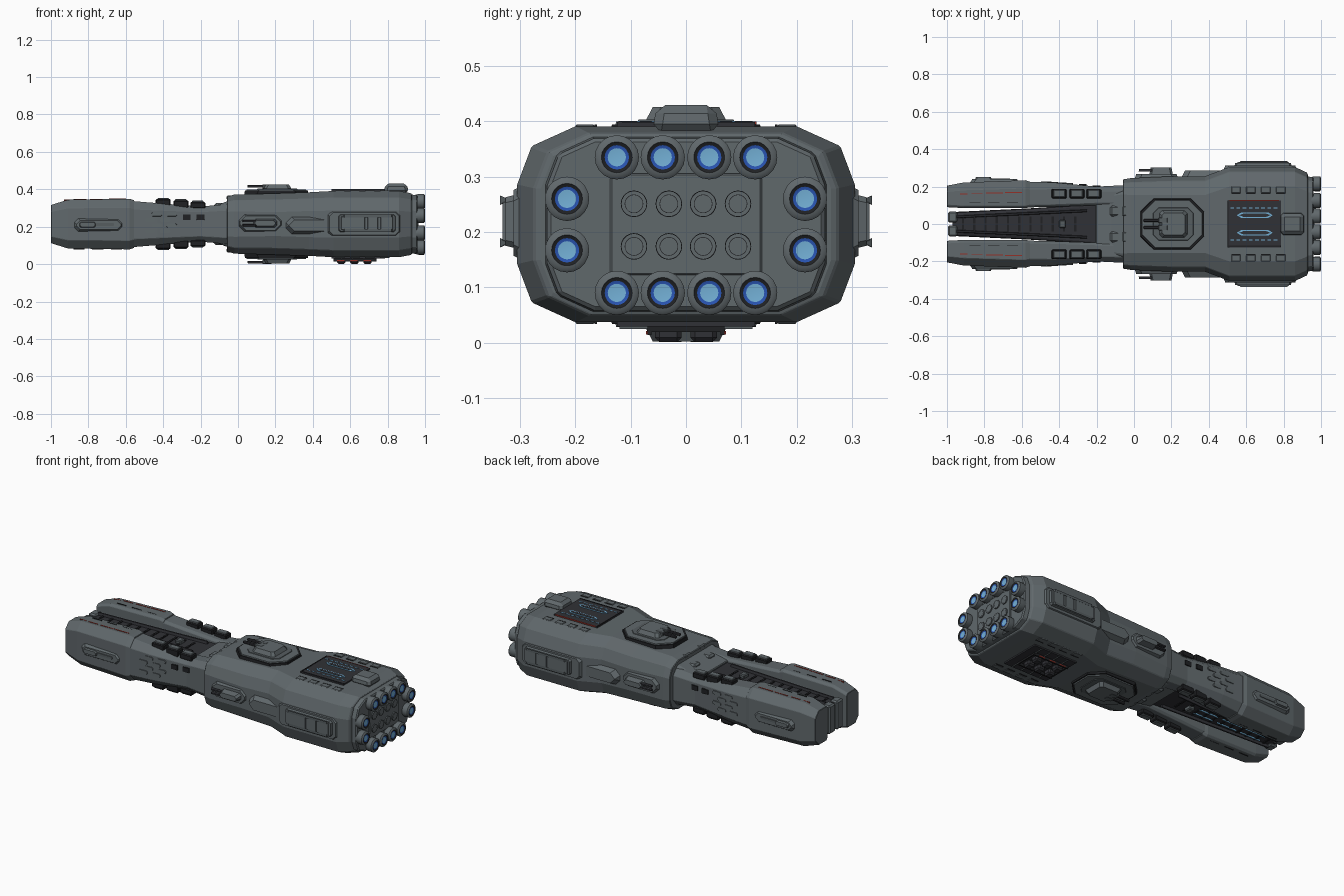
import bpy, bmesh, math

if "Cube" in bpy.data.objects:
    bpy.data.objects.remove(bpy.data.objects["Cube"], do_unlink=True)

ZC = 0.214  # height of the long axis
COLOURS = {
    "hull grey": (0.117, 0.138, 0.148), "panel grey": (0.092, 0.109, 0.117),
    "dark deck": (0.03, 0.031, 0.037), "black trim": (0.014, 0.015, 0.017),
    "glow blue": (0.022, 0.09, 0.45), "pale blue": (0.175, 0.44, 0.68),
    "signal red": (0.3, 0.03, 0.02)}
MATS = {}
for label, rgb in COLOURS.items():
    m = bpy.data.materials.new(label)
    m.use_nodes = True
    m.diffuse_color = (*rgb, 1)
    m.node_tree.nodes["Principled BSDF"].inputs["Base Color"].default_value = (*rgb, 1)
    MATS[label] = m


def finish(name, bm, mats, bevel=0.0, smooth=False):
    bmesh.ops.recalc_face_normals(bm, faces=bm.faces)
    mesh = bpy.data.meshes.new(name)
    bm.to_mesh(mesh)
    bm.free()
    ob = bpy.data.objects.new(name, mesh)
    bpy.context.collection.objects.link(ob)
    for label in mats:
        mesh.materials.append(MATS[label])
    if bevel:
        mod = ob.modifiers.new("bevel", "BEVEL")
        mod.width, mod.segments, mod.limit_method = bevel, 1, "ANGLE"
    if smooth:
        bpy.context.view_layer.objects.active = ob
        ob.select_set(True)
        bpy.ops.object.shade_smooth_by_angle(angle=math.radians(35))
        ob.select_set(False)


def add_loft(bm, rings):
    rows = [[bm.verts.new(p) for p in ring] for ring in rings]
    n = len(rows[0])
    for a, b in zip(rows, rows[1:]):
        for i in range(n):
            bm.faces.new((a[i], a[(i + 1) % n], b[(i + 1) % n], b[i]))
    bm.faces.new(rows[0])
    bm.faces.new(rows[-1])


def signs(mirror, axis):
    return (1, -1) if axis in mirror else (1,)


def boxes(name, dims, mat="hull grey", bevel=0.0, mirror="", taper=0.0):
    """Boxes as (x0, x1, y0, y1, z0, z1), z measured from the long axis."""
    bm = bmesh.new()
    for x0, x1, y0, y1, z0, z1 in dims:
        for sy in signs(mirror, "y"):
            for sz in signs(mirror, "z"):
                add_loft(bm, [[(x, sy * y, ZC + sz * z) for x, y in
                               ((x0 + t, y0 + t), (x1 - t, y0 + t), (x1 - t, y1 - t), (x0 + t, y1 - t))]
                              for z, t in ((z0, 0), (z1, taper))])
    finish(name, bm, [mat], bevel)


def side_plates(name, dims, mat="hull grey", taper=0.01, cut=0.001):
    """Plates on both flanks as (x0, x1, z0, z1, y0, y1), narrowing outward."""
    bm = bmesh.new()
    k = cut
    for x0, x1, z0, z1, y0, y1 in dims:
        for s in (1, -1):
            rings = []
            for y, t in ((y0, 0), (y1, taper)):
                a, b, c, d = x0 + t, x1 - t, z0 + t, z1 - t
                pts = [(a + k, c), (b - k, c), (b, c + k), (b, d - k), (b - k, d), (a + k, d), (a, d - k), (a, c + k)]
                rings.append([(x, s * y, ZC + z) for x, z in pts])
            add_loft(bm, rings)
    finish(name, bm, [mat])


def octagon_plates(name, x0, x1, w, cut, z0, z1, taper, mat):
    """Chamfered plates on the back and the belly."""
    bm = bmesh.new()
    for s in (1, -1):
        rings = []
        for z, t in ((z0, 0), (z1, taper)):
            a, b, v = x0 + t, x1 - t, w - t
            pts = [(a + cut, -v), (b - cut, -v), (b, cut - v), (b, v - cut),
                   (b - cut, v), (a + cut, v), (a, v - cut), (a, cut - v)]
            rings.append([(x, y, ZC + s * z) for x, y in pts])
        add_loft(bm, rings)
    finish(name, bm, [mat])


def hull_ring(x, w, h, c):
    quarter = [(w, h - c), (w - 0.25 * c, h - 0.34 * c), (w - c, h)]
    pts = quarter + [(-y, z) for y, z in quarter[::-1]]
    pts += [(-y, -z) for y, z in quarter] + [(y, -z) for y, z in quarter[::-1]]
    return [(x, y, ZC + z) for y, z in pts]


def hull(name, sections, mat="hull grey", bevel=0.004):
    bm = bmesh.new()
    add_loft(bm, [hull_ring(*s) for s in sections])
    finish(name, bm, [mat], bevel)


def prongs(name, sections):
    """Mirrored beams as (x, inner y, outer y, half height, chamfer)."""
    bm = bmesh.new()
    for s in (1, -1):
        rings = []
        for x, yi, yo, h, c in sections:
            half = [(yi, h - 0.012), (yi + 0.012, h), (yo - c, h), (yo, h - 1.1 * c)]
            pts = half + [(y, -z) for y, z in half[::-1]]
            rings.append([(x, s * y, ZC + z) for y, z in pts])
        add_loft(bm, rings)
    finish(name, bm, ["hull grey"], 0.002)


def lathes(name, centres, profile, mats, sides=20):
    """Turned parts along x; profile rows are (x, radius, material of next band)."""
    bm = bmesh.new()
    for cy, cz in centres:
        rows = [[bm.verts.new((x, cy + r * math.cos(i * math.tau / sides), cz + r * math.sin(i * math.tau / sides)))
                 for i in range(sides)] for x, r, _ in profile]
        for (a, b), row in zip(zip(rows, rows[1:]), profile):
            for i in range(sides):
                j = (i + 1) % sides
                bm.faces.new((a[i], a[j], b[j], b[i])).material_index = row[2]
        bm.faces.new(rows[-1]).material_index = profile[-1][2]
    finish(name, bm, mats, smooth=True)


# Main hull, stern cap and neck
hull("main_hull", [(-0.06, 0.238, 0.145, 0.08), (-0.02, 0.245, 0.158, 0.09), (0.2, 0.255, 0.164, 0.1),
                   (0.38, 0.255, 0.17, 0.1), (0.51, 0.305, 0.177, 0.105), (0.86, 0.305, 0.177, 0.105),
                   (0.925, 0.275, 0.165, 0.1), (0.93, 0.262, 0.16, 0.095)])
hull("stern_cap", [(0.92, 0.255, 0.158, 0.085), (0.96, 0.25, 0.155, 0.085)], bevel=0.006)
boxes("stern_centre_panel", [(0.95, 0.966, -0.137, 0.137, -0.092, 0.092)], bevel=0.003)
hull("neck", [(-0.205, 0.108, 0.085, 0.01), (-0.12, 0.16, 0.098, 0.01), (-0.05, 0.18, 0.125, 0.02)])
boxes("neck_hatches", [(-0.128, -0.055, 0.04, 0.098, 0.08, 0.112)], bevel=0.01, mirror="yz")
boxes("hull_hatches", [(-0.062, -0.032, 0.042, 0.096, 0.13, 0.152)], bevel=0.006, mirror="yz")

# Forked bow
prongs("bow_armour", [(-1, 0.09, 0.205, 0.102, 0.032), (-0.91, 0.085, 0.222, 0.13, 0.04),
                      (-0.58, 0.085, 0.234, 0.135, 0.042), (-0.555, 0.09, 0.226, 0.127, 0.04)])
prongs("neck_beams", [(-0.6, 0.088, 0.227, 0.126, 0.04), (-0.43, 0.092, 0.222, 0.112, 0.034),
                      (-0.2, 0.1, 0.2, 0.094, 0.026), (-0.04, 0.1, 0.208, 0.108, 0.03)])
hull("spine_deck", [(-0.97, 0.064, 0.075, 0.02), (-0.57, 0.083, 0.075, 0.015), (-0.2, 0.107, 0.075, 0.01)],
     "dark deck", 0)
boxes("spine_nose", [(-0.995, -0.945, 0.008, 0.066, -0.085, 0.085)], bevel=0.008, mirror="y")
bm = bmesh.new()
for sy in (1, -1):
    for sz in (1, -1):
        add_loft(bm, [[(x, sy * y, ZC + sz * z) for y, z in
                       ((w - 0.012, 0.07), (w - 0.008, 0.09), (w, 0.09), (w + 0.004, 0.07))]
                      for x, w in ((-0.95, 0.042), (-0.25, 0.075))])
finish("spine_rails", bm, ["dark deck"])
boxes("spine_ribs", [(x, x + 0.012, 0.004, 0.04, 0.07, 0.079) for x in [-0.92 + 0.06 * i for i in range(11)]],
      "black trim", mirror="yz")
boxes("spine_block", [(-0.4, -0.365, -0.022, 0.022, 0.07, 0.095)], "panel grey", 0.005, "z")
boxes("spine_lights", [(x, x + 0.13, 0.02, 0.025, -0.083, -0.07) for x in (-0.88, -0.72, -0.56)],
      "pale blue", mirror="y")

# Bow details
boxes("bow_red_lines", [(-0.93, -0.89, 0.158, 0.163, 0.12, 0.131), (-0.87, -0.81, 0.162, 0.167, 0.128, 0.1335),
                        (-0.79, -0.7, 0.164, 0.169, 0.13, 0.1345), (-0.69, -0.6, 0.166, 0.171, 0.13, 0.1365)],
      "signal red", mirror="y")
boxes("bow_seams", [(x, x + 0.06, 0.115, 0.117, 0.125, 0.135) for x in (-0.88, -0.78, -0.68)],
      "black trim", mirror="yz")
vents = [(-0.44, 0.0), (-0.345, 0.006), (-0.255, 0.014)]
boxes("vent_frames", [(x, x + 0.08, 0.137, 0.188, 0.085, 0.133 - d) for x, d in vents], "black trim", 0.005, "yz")
boxes("vent_caps", [(x + 0.009, x + 0.071, 0.144, 0.181, 0.1, 0.139 - d) for x, d in vents],
      "hull grey", 0.003, "yz")
side_plates("bow_side_bases", [(-0.88, -0.61, -0.045, 0.035, 0.215, 0.241)], taper=0.016, cut=0.02)
side_plates("bow_side_panels", [(-0.77, -0.66, -0.012, 0.008, 0.235, 0.244)], "panel grey", 0.003, 0.004)
side_plates("bow_side_pods", [(-0.85, -0.76, -0.02, 0.014, 0.235, 0.252)], "hull grey", 0.005, 0.008)
side_plates("side_windows", [(x, x + 0.043, 0.022, 0.052, 0.19, y) for x, y in ((-0.295, 0.213), (-0.222, 0.2065))],
            "black trim", 0.001)
scales = [(x + 0.035 * (r % 2), -0.05 + 0.03 * r) for r in range(4) for x in (-0.5, -0.42)]
side_plates("scale_plates", [(x, x + 0.06, z, z + 0.024, 0.19, 0.2275 - 0.07 * (x + 0.5)) for x, z in scales],
            taper=0.002, cut=0.006)

# Flank guns and shoulder fairings
side_plates("gun_recesses", [(0.0, 0.24, -0.045, 0.055, 0.235, 0.266)], "hull grey", 0.012, 0.03)
side_plates("flank_guns", [(0.08, 0.21, -0.02, 0.03, 0.255, 0.303)], "hull grey", 0.01, 0.012)
side_plates("flank_gun_barrels", [(0.025, 0.1, z, z + 0.012, 0.28, 0.294) for z in (-0.012, 0.01)],
            "dark deck", 0.002)
side_plates("shoulder_fairings", [(0.25, 0.58, -0.06, 0.045, 0.24, 0.286)], "hull grey", 0.022, 0.03)

# Back and belly turrets
octagon_plates("turret_skirts", 0.033, 0.377, 0.138, 0.07, 0.15, 0.18, 0.004, "black trim")
octagon_plates("turret_bases", 0.04, 0.37, 0.132, 0.068, 0.16, 0.186, 0.006, "hull grey")
octagon_plates("turret_wells", 0.1, 0.32, 0.09, 0.03, 0.18, 0.189, 0.004, "panel grey")
octagon_plates("turret_houses", 0.135, 0.287, 0.074, 0.015, 0.185, 0.212, 0.014, "hull grey")
boxes("turret_barrels", [(0.05, 0.2, 0.012, 0.026, 0.196, 0.21)], "dark deck", 0.003, "yz")
boxes("turret_mantlets", [(0.13, 0.18, 0.006, 0.034, 0.19, 0.213)], "panel grey", 0.003, "yz")

# Stern deck with lights, and belly bay
boxes("stern_deck", [(0.5, 0.785, -0.125, 0.125, 0.17, 0.185)], "dark deck")
boxes("deck_red_edge", [(0.51, 0.775, 0.123, 0.127, 0.18, 0.186)], "signal red")
boxes("deck_frame", [(0.5, 0.785, -0.122, -0.116, 0.18, 0.187), (0.5, 0.506, -0.12, 0.12, 0.18, 0.187)], "black trim")
boxes("deck_dashes", [(x, x + 0.02, 0.083, 0.089, 0.18, 0.187) for x in [0.515 + 0.033 * i for i in range(8)]],
      "pale blue", mirror="y")
octagon_y = ((0.012, 0.0, "pale blue", 0.187), (0.012, 0.006, "dark deck", 0.1885))
for cut, inset, mat, top in octagon_y:
    bm = bmesh.new()
    for s in (1, -1):
        a, b, c, d = 0.55 + 2 * inset, 0.742 - 2 * inset, 0.032 + inset, 0.062 - inset
        mid = (c + d) / 2
        add_loft(bm, [[(x, s * y, ZC + z) for x, y in ((a, mid), (a + 2 * cut, c), (b - 2 * cut, c), (b, mid),
                                                       (b - 2 * cut, d), (a + 2 * cut, d))] for z in (0.18, top)])
    finish("deck_loop_lines" if inset == 0 else "deck_loop_centres", bm, [mat])
boxes("belly_bay", [(0.5, 0.785, -0.125, 0.125, -0.185, -0.17)], "dark deck")
boxes("bay_frame", [(0.51, 0.74, 0.062, 0.07, -0.2, -0.18), (0.51, 0.518, 0, 0.065, -0.195, -0.18),
                    (0.732, 0.74, 0, 0.065, -0.195, -0.18)], "black trim", mirror="y")
boxes("bay_grid", [(x, x + 0.006, 0, 0.12, -0.189, -0.18) for x in (0.55, 0.61, 0.67, 0.73)], "panel grey", mirror="y")
boxes("bay_pods", [(x, x + 0.045, 0.008, 0.056, -0.213, -0.18) for x in (0.53, 0.6, 0.67)],
      "dark deck", 0.008, "y")
boxes("bay_red_lines", [(x, x + 0.04, 0.068, 0.072, -0.199, -0.193) for x in (0.53, 0.6, 0.67)],
      "signal red", mirror="y")
block_x = (0.52, 0.6, 0.68, 0.76)
boxes("deck_side_blocks", [(x, x + 0.05, 0.165, 0.2, 0.16, 0.1805) for x in block_x], "hull grey", 0.003, "yz")
boxes("deck_side_seams", [(x, x + 0.05, 0.161, 0.165, 0.165, 0.18) for x in block_x], "black trim", mirror="yz")
boxes("bridge", [(0.78, 0.912, -0.061, 0.061, 0.165, 0.216)], "hull grey", 0.016, taper=0.008)

# Stern flank modules
side_plates("module_bases", [(0.48, 0.87, -0.065, 0.07, 0.295, 0.312)], "hull grey", 0.008, 0.02)
side_plates("module_frames", [(0.535, 0.845, -0.045, 0.055, 0.3, 0.326)], "hull grey", 0.006, 0.01)
side_plates("module_panels", [(x, x + w, -0.033, 0.043, 0.32, 0.332) for x, w in ((0.55, 0.13), (0.69, 0.06), (0.76, 0.07))],
            "hull grey", 0.004)
side_plates("module_clips", [(0.56, 0.83, z, z + 0.005, 0.32, 0.336) for z in (-0.036, 0.041)], "panel grey")

# Engines and spare nozzles
ports = [(y, ZC + z) for y in (-0.125, -0.042, 0.042, 0.125) for z in (-0.124, 0.121)]
ports += [(y, ZC + z) for y in (-0.215, 0.215) for z in (-0.047, 0.046)]
lathes("engines", ports, [(0.94, 0.034, 0), (0.965, 0.04, 0), (0.994, 0.04, 0), (0.998, 0.036, 0), (1.0, 0.028, 1),
                          (0.997, 0.022, 2), (0.996, 0.0165, 3)],
       ["hull grey", "black trim", "glow blue", "pale blue"])
spares = [(y, ZC + z) for y in (-0.094, -0.031, 0.031, 0.094) for z in (-0.04, 0.037)]
lathes("spare_nozzles", spares, [(0.96, 0.024, 0), (0.972, 0.024, 1), (0.972, 0.0225, 0), (0.972, 0.017, 1),
                                 (0.972, 0.0158, 0)], ["hull grey", "black trim"])
